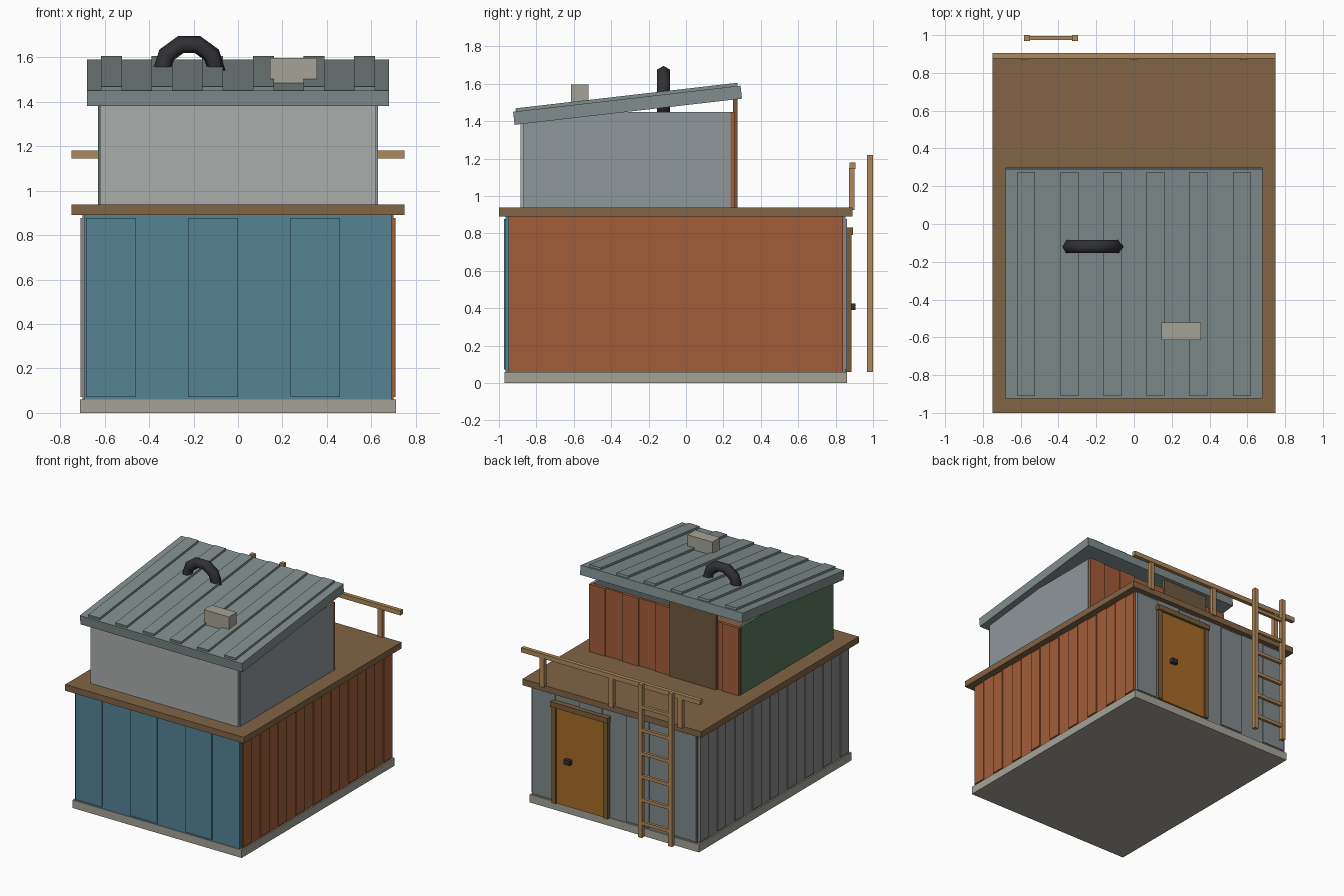
import bpy
from math import atan2, cos, sin, pi
from mathutils import Matrix, Vector

if "Cube" in bpy.data.objects:
    bpy.data.objects.remove(bpy.data.objects["Cube"])

mats = {}
COL = dict(blue=(.09, .23, .30), rust=(.36, .11, .04), grey=(.22, .25, .27), zinc=(.25, .25, .25),
           stone=(.38, .37, .31), deck=(.22, .13, .06), pale=(.40, .42, .41), slate=(.27, .31, .33),
           green=(.10, .19, .11), brown=(.16, .10, .05), door=(.38, .15, .02), wood=(.43, .25, .10),
           trim=(.19, .11, .04), roof=(.22, .27, .27), dark=(.03, .03, .035))


def paint(ob, name, col):
    ob.name = name
    if col not in mats:
        mats[col] = bpy.data.materials.new(col)
        mats[col].diffuse_color = (*COL[col], 1)
    ob.data.materials.append(mats[col])
    return ob


def box(name, x, y, z, col):
    """Box from three (min, max) ranges."""
    bpy.ops.mesh.primitive_cube_add(size=1)
    ob = bpy.context.object
    size = [r[1] - r[0] for r in (x, y, z)]
    mid = [(r[0] + r[1]) / 2 for r in (x, y, z)]
    ob.data.transform(Matrix.Translation(mid) @ Matrix.Diagonal((*size, 1)))
    return paint(ob, name, col)


def sheet_wall(name, axis, a, b, plane, out, z, n, col, thick=.016, lift=.008, inset=.012):
    """Thin wall whose outer plane is `plane`, with every other sheet raised."""
    def put(part, u0, u1, d0, d1, zz):
        d = tuple(sorted((d0, d1)))
        if axis == 'x':
            box(part, (u0, u1), d, zz, col)
        else:
            box(part, d, (u0, u1), zz, col)
    put(name, a, b, plane - out * thick, plane, z)
    w = (b - a) / n
    for i in range(0, n, 2):
        put(f"{name}_sheet_{i // 2}", a + i * w + .006, a + (i + 1) * w,
            plane, plane + out * lift, (z[0] + inset, z[1] - inset))


# Ground slab and lower walls
box("base_slab", (-.71, .71), (-.97, .86), (0, .06), "stone")
LOW = (.06, .89)
sheet_wall("lower_front_wall", 'x', -.69, .69, -.965, -1, LOW, 6, "blue")
sheet_wall("lower_back_wall", 'x', -.69, .69, .852, 1, LOW, 7, "grey")
sheet_wall("lower_right_wall", 'y', -.95, .84, .70, 1, LOW, 17, "rust")
sheet_wall("lower_left_wall", 'y', -.95, .84, -.70, -1, LOW, 17, "zinc")

# Lower door with frame and handle
box("door", (.075, .475), (.85, .873), (.06, .79), "door")
for x in (.04, .475):
    box("door_jamb", (x, x + .035), (.85, .885), (.06, .79), "trim")
box("door_header", (.035, .515), (.85, .893), (.79, .83), "trim")
box("door_handle", (.345, .395), (.87, .905), (.39, .425), "dark")

# Deck between storeys
box("deck", (-.75, .75), (-1, .89), (.89, .937), "deck")

# Upper storey
UP = (.937, 1.45)
box("upper_front_wall", (-.62, .62), (-.885, -.865), (.937, 1.42), "pale")
box("upper_right_wall", (.61, .63), (-.87, .237), UP, "slate")
box("upper_left_wall", (-.63, -.61), (-.87, .237), UP, "green")
sheet_wall("upper_back_wall", 'x', -.63, .63, .255, 1, UP, 9, "rust", inset=0)
box("upper_door", (-.445, -.055), (.25, .275), (.937, 1.52), "brown")

# Sloping roof with ribs
tilt = Matrix.Translation((0, -.3125, 1.485)) @ Matrix.Rotation(atan2(.14, 1.216), 4, 'X')
box("roof", (-.68, .68), (-.612, .612), (-.035, .035), "roof").matrix_world = tilt
for i in range(6):
    x = -.57 + i * .228
    rib = box("roof_rib", (x - .047, x + .047), (-.597, .597), (.03, .052), "roof")
    rib.matrix_world = tilt

# Half-buried tyre and loose block on the roof
bpy.ops.mesh.primitive_torus_add(major_segments=10, minor_segments=6, major_radius=.125,
                                 minor_radius=.04, location=(-.22, -.12, 1.538),
                                 rotation=(pi / 2, 0, 0))
paint(bpy.context.object, "roof_tyre", "dark")
bpy.ops.object.shade_smooth_by_angle(angle=1.2)
box("roof_block", (.145, .355), (-.615, -.522), (1.47, 1.597), "stone")

# Railing along the back of the deck
box("railing", (-.75, .75), (.875, .905), (1.145, 1.18), "wood")
for x in (-.58, 0, .58):
    box("railing_post", (x - .018, x + .018), (.872, .902), (.925, 1.15), "wood")

# Ladder
for x in (-.567, -.313):
    box("ladder_rail", (x - .016, x + .016), (.969, 1.0), (.06, 1.22), "wood")
for i in range(6):
    z = .17 + i * .176
    box("ladder_rung", (-.56, -.32), (.974, .996), (z - .012, z + .012), "wood")

for m in bpy.data.materials:
    if m.users and not m.is_grease_pencil:
        m.use_nodes = True
        m.node_tree.nodes["Principled BSDF"].inputs["Base Color"].default_value = m.diffuse_color
